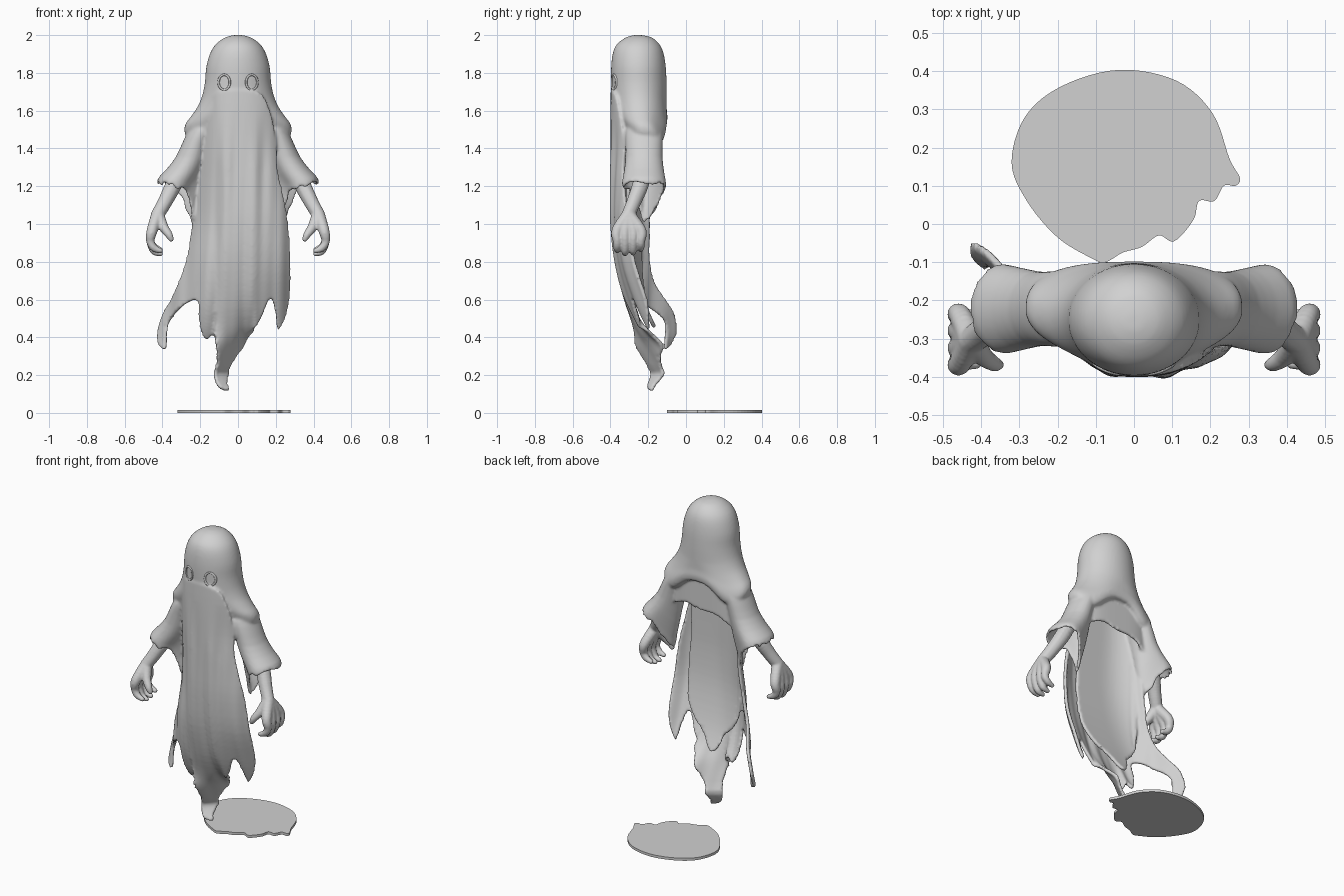
import bpy, bmesh, math, random
from mathutils import Vector

random.seed(4)
if "Cube" in bpy.data.objects:
    bpy.data.objects.remove(bpy.data.objects["Cube"])

grey = bpy.data.materials.new("pale_grey")
grey.use_nodes = True
grey.diffuse_color = (0.64, 0.64, 0.64, 1)
grey.node_tree.nodes["Principled BSDF"].inputs["Base Color"].default_value = (0.64, 0.64, 0.64, 1)


def interp(table, z):
    """Linear lookup in rows (z, a, b, ...) sorted by falling z."""
    if z >= table[0][0]:
        return table[0][1:]
    for hi, lo in zip(table, table[1:]):
        if z >= lo[0]:
            f = (hi[0] - z) / (hi[0] - lo[0])
            return [a + (b - a) * f for a, b in zip(hi[1:], lo[1:])]
    return table[-1][1:]


def spline(points, closed, steps=6):
    """Catmull-Rom samples through points of any dimension."""
    n, out = len(points), []
    pick = (lambda i: points[i % n]) if closed else (lambda i: points[min(max(i, 0), n - 1)])
    for i in range(n if closed else n - 1):
        quad = [pick(i + k) for k in (-1, 0, 1, 2)]
        for s in range(steps):
            t = s / steps
            out.append([0.5 * (2 * b + (c - a) * t + (2 * a - 5 * b + 4 * c - d) * t * t
                               + (3 * b - a - 3 * c + d) * t ** 3) for a, b, c, d in zip(*quad)])
    return out if closed else out + [list(points[-1])]


def make_object(name, bm, thickness=0):
    bmesh.ops.recalc_face_normals(bm, faces=bm.faces)
    mesh = bpy.data.meshes.new(name)
    bm.to_mesh(mesh)
    bm.free()
    mesh.materials.append(grey)
    obj = bpy.data.objects.new(name, mesh)
    bpy.context.collection.objects.link(obj)
    if thickness:
        mod = obj.modifiers.new("Thickness", 'SOLIDIFY')
        mod.thickness, mod.offset = thickness, 0
    return obj


def cloth_panel(name, outline, depth, thickness, cell=0.02):
    """Cut a flat x-z outline into a grid, then push it into shape along y."""
    bm = bmesh.new()
    face = bm.faces.new([bm.verts.new((x, 0, z)) for x, z in outline])
    bmesh.ops.triangulate(bm, faces=[face], ngon_method='EAR_CLIP')
    for axis in (0, 2):
        values = [v.co[axis] for v in bm.verts]
        normal = Vector([float(k == axis) for k in range(3)])
        at = min(values) + cell
        while at < max(values):
            bmesh.ops.bisect_plane(bm, geom=bm.verts[:] + bm.edges[:] + bm.faces[:],
                                   plane_co=normal * at, plane_no=normal)
            at += cell
    for v in bm.verts:
        v.co.y = depth(v.co.x, v.co.z)
    return make_object(name, bm, thickness)


def loft(name, rings, thickness=0, cap=False):
    bm = bmesh.new()
    rows = [[bm.verts.new(p) for p in ring] for ring in rings]
    for a, b in zip(rows, rows[1:]):
        for i in range(len(a)):
            j = (i + 1) % len(a)
            bm.faces.new((a[i], a[j], b[j], b[i]))
    if cap:
        bm.faces.new(rows[0])
    return make_object(name, bm, thickness)


def fuse(name, parts, voxel, smoothing):
    """Join parts into one continuous sculpted skin."""
    bpy.ops.object.select_all(action='DESELECT')
    for part in parts:
        part.select_set(True)
    bpy.context.view_layer.objects.active = parts[0]
    bpy.ops.object.convert(target='MESH')
    bpy.ops.object.join()
    obj = bpy.context.view_layer.objects.active
    obj.name = name
    remesh = obj.modifiers.new("Skin", 'REMESH')
    remesh.mode, remesh.voxel_size, remesh.use_smooth_shade = 'VOXEL', voxel, True
    smooth = obj.modifiers.new("Soften", 'SMOOTH')
    smooth.factor, smooth.iterations = 0.5, smoothing


# Hood: rows of height, half width, front y, back y
hood_rows = [(1.99, .02, -.275, -.235), (1.978, .065, -.315, -.185), (1.945, .11, -.358, -.148),
             (1.9, .138, -.378, -.128), (1.83, .158, -.386, -.117), (1.75, .165, -.386, -.113),
             (1.68, .179, -.383, -.112), (1.62, .203, -.376, -.112), (1.57, .236, -.364, -.112),
             (1.53, .266, -.35, -.11), (1.5, .274, -.34, -.108), (1.47, .266, -.335, -.112),
             (1.465, .246, -.33, -.125)]
SEG = 64
rings = []
for z, half, front, back in spline(hood_rows, False, 3):
    ring = []
    hang = min(1, max(0, (1.66 - z) / 0.17))
    mid, radius = (front + back) / 2, (back - front) / 2
    for k in range(SEG):
        a = math.tau * k / SEG
        c, s = math.cos(a), math.sin(a)
        power = 1 - 0.25 * hang * (s > 0)
        # hem arches up at the back and dips at the rear corners
        lift = 0.07 * max(0, s) ** 8 - 0.035 * math.sin(2 * a) ** 2 * (s > 0) + 0.05 * (s < 0) * s * s
        ring.append((half * math.copysign(abs(c) ** power, c),
                     mid + radius * math.copysign(abs(s) ** power, s), z + lift * hang))
    rings.append(ring)
parts = [loft("hood", rings, 0.02, cap=True)]

# Gown: rows of height, centre x, half width, front y, wrap depth, tail twist, tail x
gown_rows = spline([(1.72, 0, .17, -.388, .10, 0, 0), (1.6, 0, .19, -.39, .12, 0, 0),
                    (1.4, 0, .2, -.39, .14, 0, 0), (1.2, .015, .222, -.39, .16, 0, 0),
                    (1.0, .02, .245, -.386, .17, 0, 0), (.8, 0, .28, -.365, .18, 0, 0),
                    (.6, -.04, .31, -.315, .2, 0, -.02), (.45, -.07, .33, -.25, .17, .3, -.02),
                    (.35, -.08, .34, -.185, .1, 1, -.03), (.25, -.08, .34, -.16, .03, 1.1, -.07),
                    (.2, -.08, .34, -.155, 0, 1, -.09), (.12, -.08, .34, -.19, 0, .6, -.06)], False, 4)


def gown_depth(x, z):
    centre, half, front, wrap, twist, tail = interp(gown_rows, z)
    w = min(1.05, abs(x - centre) / half)
    wrap *= 0.5 if x > centre else 1
    fade = max(0, min(1, (1.6 - z) / 0.3))
    fold = 0.005 * math.sin(x * 48 + z) + 0.003 * math.sin(x * 83 - 2 * z)
    curl = twist * (x - tail) * (abs(x - tail) < .1)
    return front + wrap * w ** 2.6 + fold * fade + curl


gown_edge = [(-.1, 1.7), (.1, 1.7), (.165, 1.6), (.195, 1.45), (.205, 1.3), (.235, 1.15), (.26, 1.0),
             (.275, .8), (.272, .63), (.25, .52), (.21, .44), (.198, .53), (.17, .61), (.12, .5),
             (.06, .41), (.025, .35), (-.02, .29), (-.05, .23), (-.065, .17), (-.045, .12),
             (-.1, .135), (-.125, .2), (-.105, .28), (-.075, .38), (-.085, .48), (-.12, .45), (-.165, .39),
             (-.2, .46), (-.21, .59), (-.28, .575), (-.355, .5), (-.385, .42), (-.38, .34),
             (-.42, .36), (-.425, .44), (-.4, .52), (-.345, .61), (-.285, .76), (-.25, .9),
             (-.225, 1.1), (-.2, 1.3), (-.195, 1.45), (-.165, 1.6)]
parts.append(cloth_panel("gown", spline(gown_edge, True, 4), gown_depth, 0.02))

# Inner layer of the gown, seen from behind
inner_edge = [(-.16, 1.45), (.15, 1.45), (.17, 1.2), (.18, .95), (.17, .72), (.1, .6), (.03, .55),
              (-.04, .46), (-.09, .47), (-.13, .58), (-.2, .66), (-.22, .9), (-.19, 1.2)]


def inner_depth(x, z):
    centre, half, front, wrap = interp(gown_rows, z)[:4]
    w = min(1, max(0, (centre - x) / half))
    return front + .085 + .45 * wrap * w ** 2.6


parts.append(cloth_panel("inner_gown", spline(inner_edge, True), inner_depth, 0.02))

# Back flap hanging under the hood
flap_edge = [(-.19, 1.54), (0, 1.58), (.19, 1.54), (.24, 1.45), (.23, 1.33), (.1, 1.36),
             (0, 1.34), (-.12, 1.33), (-.23, 1.28), (-.24, 1.45)]
parts.append(cloth_panel("back_flap", spline(flap_edge, True),
                         lambda x, z: -.145 - 10 * abs(x) ** 4, 0.018))

# Sleeves: rows of height, inner x, outer x, half depth
sleeve_rows = [(1.54, .1, .21, .08), (1.49, .13, .255, .09), (1.43, .16, .285, .09), (1.35, .18, .322, .09),
               (1.28, .215, .368, .098), (1.23, .25, .41, .107), (1.2, .265, .422, .11)]
for side, label in ((1, "left"), (-1, "right")):
    rings = []
    for z, inner, outer, deep in spline(sleeve_rows, False, 2):
        hang = min(1, max(0, (1.36 - z) / 0.16))
        ring = []
        for k in range(SEG):
            a = math.tau * k / SEG
            # ragged scrap droops on the inner rear of the cuff
            scrap = max(0, math.cos(a - 2.7)) ** 5 * hang
            tear = random.uniform(-.014, .014) * (z < 1.21)
            x = (inner + outer) / 2 + (outer - inner) / 2 * math.cos(a)
            ring.append((side * (x - .03 * scrap), -.222 + deep * math.sin(a) - .04 * scrap,
                         z - .17 * scrap + tear + .02 * hang * math.cos(a)))
        rings.append(ring)
    parts.append(loft(label + "_sleeve", rings, 0.016))

fuse("hooded_robe", parts, 0.0085, 3)

# Eyes: shallow raised rims following the face
for side, label in ((1, "left"), (-1, "right")):
    rings = []
    for i in range(33):
        a = math.tau * i / 32
        ring = []
        for j in range(8):
            b = math.tau * j / 8
            x = .073 + (.03 + .006 * math.cos(b)) * math.cos(a)
            skin = -.2495 - .1465 * math.sqrt(1 - (x / .175) ** 2)
            ring.append((side * x, skin + .006 * math.sin(b),
                         1.75 + (.04 + .006 * math.cos(b)) * math.sin(a)))
        rings.append(ring)
    loft(label + "_eye_rim", rings).data.shade_smooth()


# Arms and hands: limbs as chains of balls (x, y, z, radius)
def limb(bm, path, side):
    for x, y, z, r in spline(path, False, 7):
        made = bmesh.ops.create_icosphere(bm, subdivisions=2, radius=r)
        bmesh.ops.translate(bm, verts=made["verts"], vec=(side * x, y, z))


wrist = (.425, -.305, 1.05, .036)
for side, label in ((1, "left"), (-1, "right")):
    bm = bmesh.new()
    limb(bm, [(.25, -.21, 1.4, .045), (.33, -.235, 1.23, .046), (.385, -.275, 1.12, .04), wrist], side)
    for y, drop in ((-.365, .01), (-.323, -.006), (-.28, -.002), (-.239, .016)):
        limb(bm, [wrist, (.455, y, .965, .03), (.464, y, .91, .023),
                  (.445, y, .863 + drop, .02), (.41, y, .848 + drop, .014)], side)
    limb(bm, [wrist, (.395, -.345, .985, .027), (.367, -.365, .945, .021), (.354, -.368, .92, .015)], side)
    fuse(label + "_arm_and_hand", [make_object(label + "_arm", bm)], 0.006, 4)

# Torn ground disc behind the figure
disc_edge = [(-.11, -.09), (-.2, -.035), (-.28, .06), (-.32, .16), (-.285, .28), (-.19, .36), (-.04, .403),
             (.11, .375), (.205, .29), (.25, .17), (.277, .12), (.265, .1), (.235, .1), (.21, .06),
             (.17, .06), (.155, .01), (.105, -.045), (.065, -.03), (.02, -.06), (-.03, -.075), (-.075, -.1)]
bm = bmesh.new()
face = bm.faces.new([bm.verts.new((x, y, 0)) for x, y in spline(disc_edge, True)])
top = bmesh.ops.extrude_face_region(bm, geom=[face])["geom"]
bmesh.ops.translate(bm, verts=[g for g in top if isinstance(g, bmesh.types.BMVert)], vec=(0, 0, .016))
make_object("ground_disc", bm)
